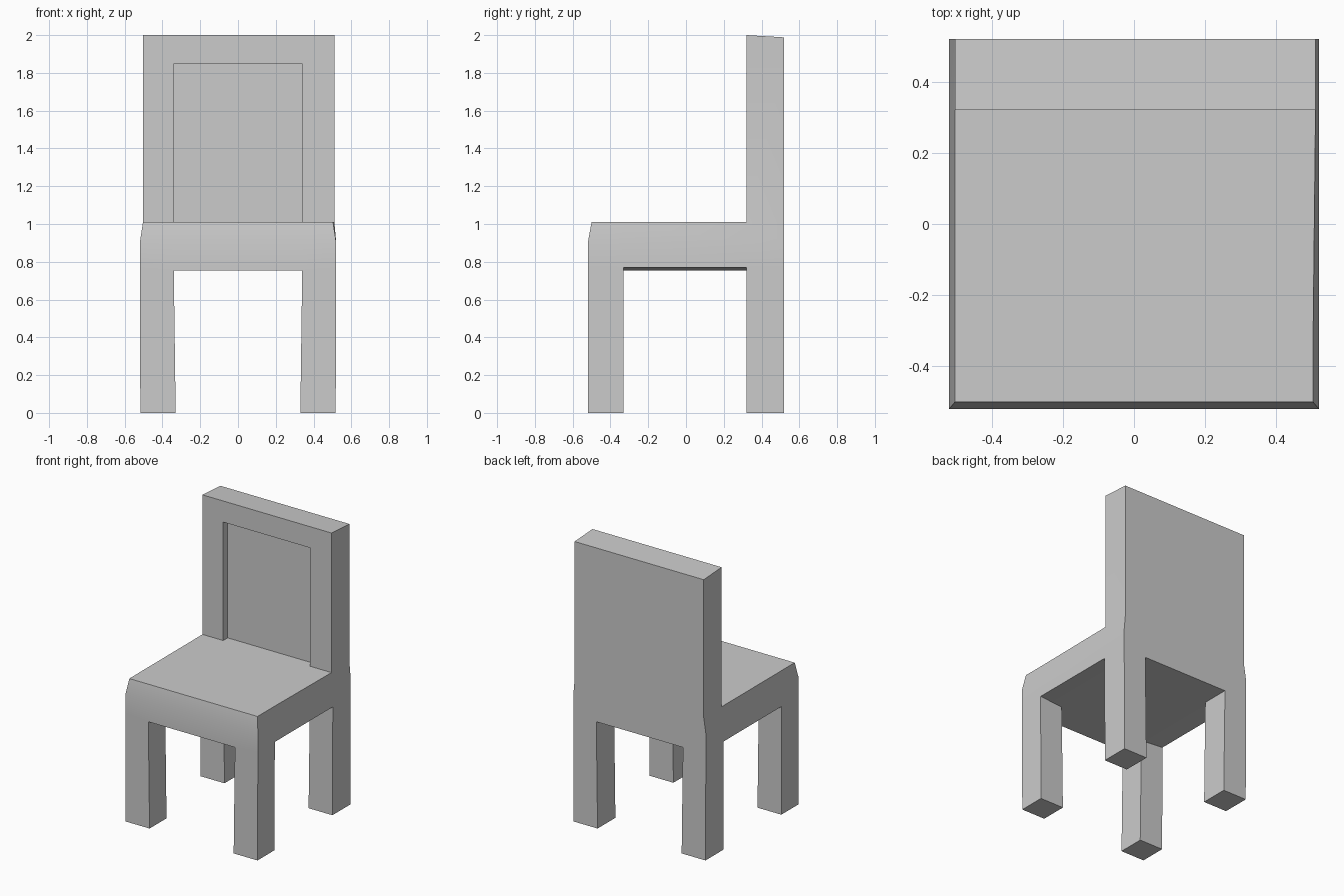
import bpy, bmesh
from mathutils import Vector

if "Cube" in bpy.data.objects:
    bpy.data.objects.remove(bpy.data.objects["Cube"], do_unlink=True)

HALF = 0.52                    # half width and half depth
LEG_X, LEG_FRONT, LEG_BACK = 0.34, -0.33, 0.32
UNDER, BEND, SEAT = 0.76, 0.9, 1.01
PANEL_TOP, TOP = 1.85, 2.0


def near(a, b):
    return abs(a - b) < 0.001


def extrude(bm, rule, offset):
    """Extrude the faces whose centre and normal fit the rule."""
    bm.normal_update()
    faces = [f for f in bm.faces if rule(f.calc_center_median(), f.normal)]
    new = bmesh.ops.extrude_face_region(bm, geom=faces)["geom"]
    verts = [g for g in new if isinstance(g, bmesh.types.BMVert)]
    bmesh.ops.translate(bm, verts=verts, vec=Vector(offset))
    left = [f for f in faces if f.is_valid]
    if left:
        bmesh.ops.delete(bm, geom=left, context="FACES")


bm = bmesh.new()

# Seat slab, cut along the legs, the backrest and the bend of its rim
bmesh.ops.create_cube(bm, size=1)
for v in bm.verts:
    v.co = (v.co.x * 2 * HALF, v.co.y * 2 * HALF, SEAT if v.co.z > 0 else UNDER)
cuts = [((1, 0, 0), -LEG_X), ((1, 0, 0), LEG_X), ((0, 1, 0), LEG_FRONT),
        ((0, 1, 0), LEG_BACK), ((0, 0, 1), BEND)]
for axis, d in cuts:
    bmesh.ops.bisect_plane(bm, geom=bm.verts[:] + bm.edges[:] + bm.faces[:],
                           plane_co=Vector(axis) * d, plane_no=axis)

# Four legs
extrude(bm, lambda c, n: n.z < -0.9 and abs(c.x) > LEG_X
        and not LEG_FRONT < c.y < LEG_BACK, (0, 0, -UNDER))

# Backrest, in two steps so that the panel has a top edge
extrude(bm, lambda c, n: n.z > 0.9 and c.y > LEG_BACK, (0, 0, PANEL_TOP - SEAT))
extrude(bm, lambda c, n: n.z > 0.9 and c.z > PANEL_TOP - 0.01, (0, 0, TOP - PANEL_TOP))

# Sunken panel in the backrest
extrude(bm, lambda c, n: n.y < -0.9 and SEAT < c.z < PANEL_TOP
        and abs(c.x) < LEG_X, (0, 0.05, 0))

# Slight tapers of the rim, backrest and legs
for v in bm.verts:
    x, y, z = v.co
    side = 1 if x > 0 else -1
    outer = near(abs(x), HALF)
    if z > BEND + 0.01:
        if outer:
            v.co.x = side * (0.51 if side > 0 and y > 0 else 0.503)
        if near(y, -HALF):
            v.co.y = -0.5
        if near(z, TOP) and y > 0.5:
            v.co.z = 1.988
    elif near(z, UNDER):
        v.co.z = 0.769 if outer else 0.755
    elif near(z, 0):
        v.co.x = side * (0.517 if outer else 0.33)

bmesh.ops.recalc_face_normals(bm, faces=bm.faces)
mesh = bpy.data.meshes.new("chair_body")
bm.to_mesh(mesh)
bm.free()
chair = bpy.data.objects.new("chair_body", mesh)
bpy.context.collection.objects.link(chair)

# Plain grey finish
grey = bpy.data.materials.new("plain grey")
grey.use_nodes = True
colour = (0.6, 0.6, 0.6, 1)
grey.diffuse_color = colour
grey.node_tree.nodes["Principled BSDF"].inputs["Base Color"].default_value = colour
mesh.materials.append(grey)

# Soft shading over the rim, sharp corners elsewhere
bpy.ops.object.select_all(action="DESELECT")
chair.select_set(True)
bpy.context.view_layer.objects.active = chair
bpy.ops.object.shade_smooth_by_angle(angle=0.5)
